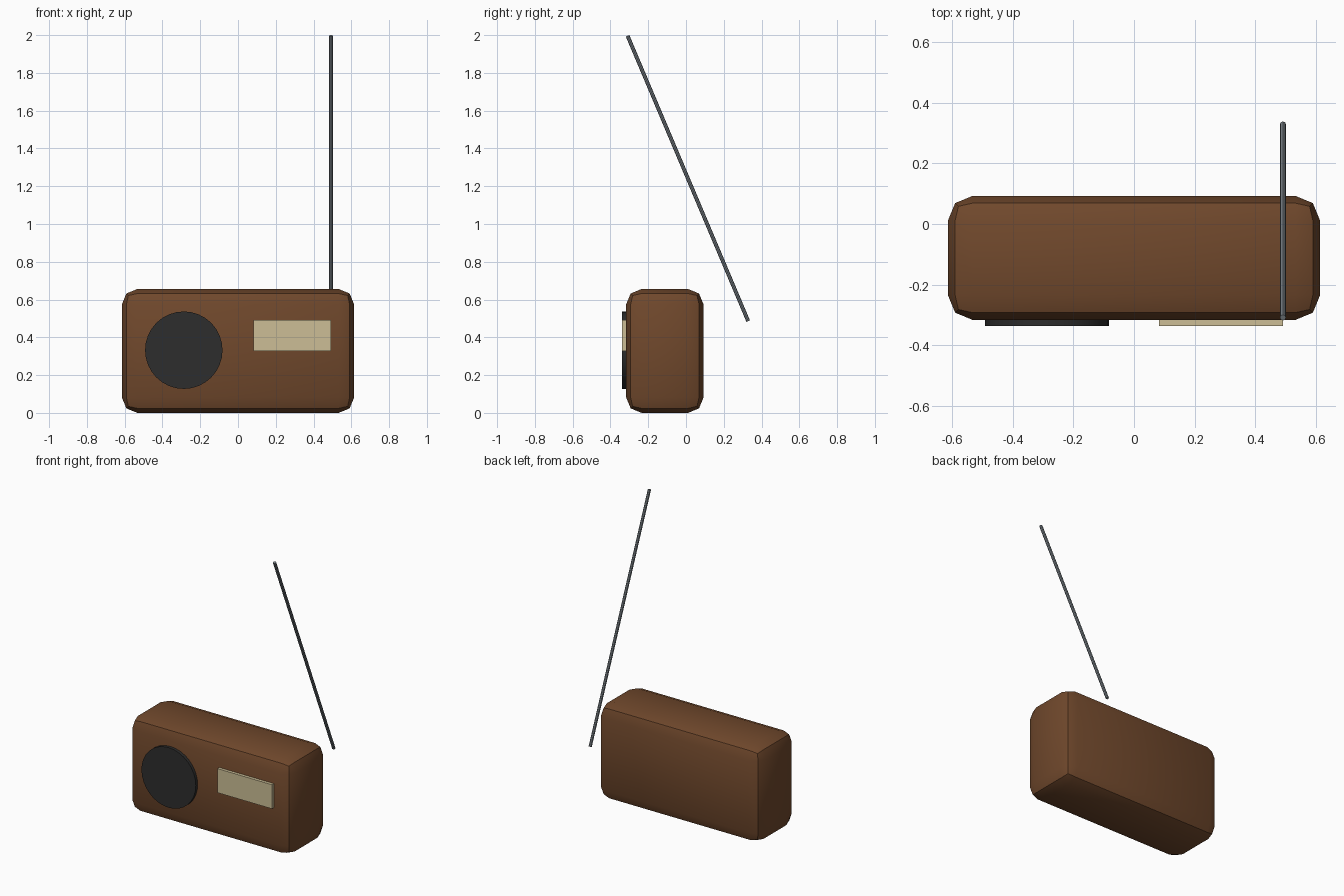
import bpy
import math

default = bpy.data.objects.get("Cube")
if default:
    bpy.data.objects.remove(default, do_unlink=True)

U = 0.41           # design unit
CASE_Y = -0.112    # case centre depth
CASE_Z = 0.8 * U   # case centre height
FRONT_Y = CASE_Y - U / 2


def make_material(name, rgb):
    mat = bpy.data.materials.new(name)
    mat.use_nodes = True
    mat.diffuse_color = (*rgb, 1)
    mat.node_tree.nodes["Principled BSDF"].inputs["Base Color"].default_value = (*rgb, 1)
    return mat


def finish(name, mat, smooth=True):
    obj = bpy.context.object
    obj.name = name
    obj.data.materials.append(mat)
    if smooth:
        bpy.ops.object.shade_smooth_by_angle(angle=math.radians(30))
    return obj


def box(name, size, location, mat, bevel=0):
    bpy.ops.mesh.primitive_cube_add(size=1, location=location)
    obj = bpy.context.object
    obj.scale = size
    bpy.ops.object.transform_apply(location=False, rotation=False, scale=True)
    if bevel:
        mod = obj.modifiers.new("rounded_edges", 'BEVEL')
        mod.width = bevel
        mod.segments = 2
        bpy.ops.object.modifier_apply(modifier=mod.name)
    return finish(name, mat, smooth=bool(bevel))


def rod(name, radius, depth, location, tilt, sides, mat):
    bpy.ops.mesh.primitive_cylinder_add(vertices=sides, radius=radius, depth=depth,
                                        location=location, rotation=(tilt, 0, 0))
    return finish(name, mat)


brown = make_material("wood_brown", (0.162, 0.065, 0.025))
black = make_material("speaker_black", (0.026, 0.026, 0.026))
cream = make_material("dial_cream", (0.604, 0.515, 0.305))
steel = make_material("antenna_steel", (0.19, 0.216, 0.238))

# Case with rounded edges
box("case", (3 * U, U, 1.6 * U), (0, CASE_Y, CASE_Z), brown, bevel=0.2 * U)

# Speaker disc and tuning dial on the front
rod("speaker", U / 2, 0.1 * U, (-0.7 * U, FRONT_Y, CASE_Z + 0.004), math.pi / 2, 32, black)
box("tuning_dial", (U, 0.1 * U, 0.4 * U), (0.7 * U, FRONT_Y, CASE_Z + 0.2 * U), cream)

# Antenna leaning forward behind the case
rod("antenna", 0.025 * U, 4 * U, (1.2 * U, 0.01, 1.241), 0.4, 8, steel)
